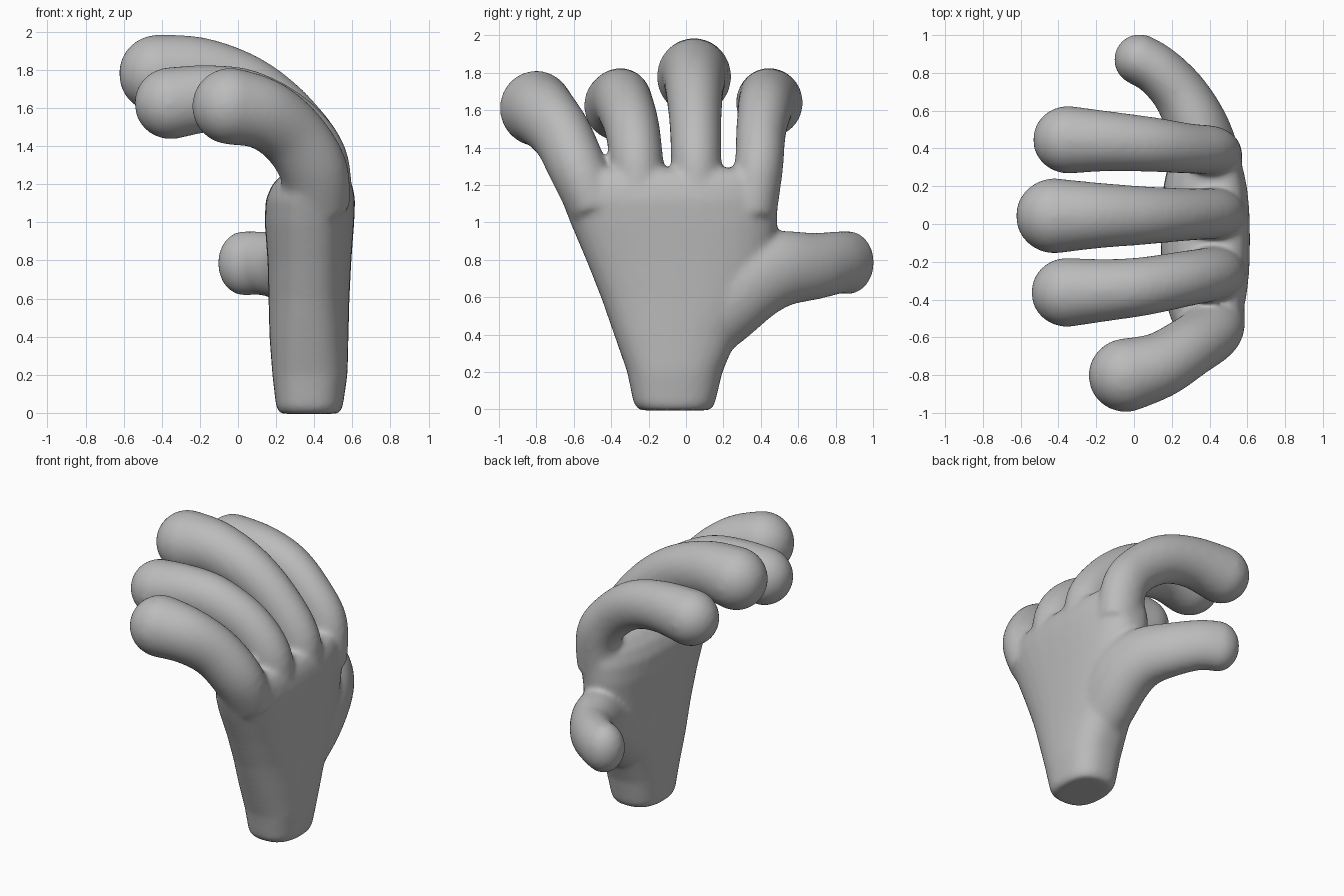
import bpy, bmesh, math
from mathutils import Vector

cube = bpy.data.objects.get("Cube")
if cube:
    bpy.data.objects.remove(cube, do_unlink=True)

skin = bpy.data.materials.new("grey clay")
skin.use_nodes = True
skin.diffuse_color = (0.5, 0.5, 0.5, 1)
skin.node_tree.nodes["Principled BSDF"].inputs["Base Color"].default_value = (0.5, 0.5, 0.5, 1)

SIDES = 32
ANGLES = [math.tau * i / SIDES for i in range(SIDES)]


def spline(a, b, c, d, t):
    """Smooth value between b and c."""
    return 0.5 * (2 * b + (c - a) * t + (2 * a - 5 * b + 4 * c - d) * t ** 2
                  + (3 * b - a - 3 * c + d) * t ** 3)


def resample(rows, steps):
    rows = [Vector(r) for r in rows]
    ends = [rows[0]] + rows + [rows[-1]]
    out = [spline(*ends[i:i + 4], s / steps)
           for i in range(len(rows) - 1) for s in range(steps)]
    return out + [rows[-1]]


def loft(bm, outlines):
    """Closed skin through a stack of outlines."""
    rings = [[bm.verts.new(p) for p in outline] for outline in outlines]
    for low, high in zip(rings, rings[1:]):
        for i in range(SIDES):
            j = (i + 1) % SIDES
            bm.faces.new((low[i], low[j], high[j], high[i]))
    bm.faces.new(rings[0][::-1])
    bm.faces.new(rings[-1])


def add_digit(bm, path, across, root_depth, tip_depth):
    """Tapering digit with a domed tip along rows of x, y, z, radius."""
    rows = resample(path, 5)
    points = [r.to_3d() for r in rows]
    outlines = []

    def ring(centre, direction, radius, depth):
        u = direction.cross(Vector(across)).normalized()
        v = direction.cross(u)
        outlines.append([centre + radius * (depth * math.cos(a) * u + math.sin(a) * v)
                         for a in ANGLES])

    last = len(rows) - 1
    for i, row in enumerate(rows):
        direction = (points[min(i + 1, last)] - points[max(i - 1, 0)]).normalized()
        ring(points[i], direction, row[3], root_depth + (tip_depth - root_depth) * i / last)
    for k in range(1, 8):
        a = math.pi / 2 * k / 8
        ring(points[-1] + direction * row[3] * tip_depth * math.sin(a), direction,
             row[3] * math.cos(a), tip_depth)
    loft(bm, outlines)


def add_palm(bm, sections, power=0.8):
    """Rounded cross-sections: z, y min, y max, x min, x max."""
    def bulge(value):
        return math.copysign(abs(value) ** power, value) / 2

    loft(bm, [[Vector(((x0 + x1) / 2 + (x1 - x0) * bulge(math.cos(a)),
                       (y0 + y1) / 2 + (y1 - y0) * bulge(math.sin(a)), z))
               for a in ANGLES] for z, y0, y1, x0, x1 in sections])


bm = bmesh.new()

# Wrist and palm
add_palm(bm, [
    (-0.005, -0.25, 0.13, 0.22, 0.53),
    (0.03, -0.28, 0.155, 0.20, 0.55),
    (0.2, -0.315, 0.195, 0.18, 0.575),
    (0.4, -0.385, 0.28, 0.165, 0.58),
    (0.6, -0.455, 0.40, 0.16, 0.585),
    (0.8, -0.535, 0.46, 0.155, 0.595),
    (1.0, -0.62, 0.49, 0.14, 0.61),
    (1.12, -0.665, 0.49, 0.145, 0.615),
    (1.2, -0.68, 0.48, 0.18, 0.6),
    (1.26, -0.67, 0.47, 0.24, 0.57),
    (1.29, -0.62, 0.43, 0.32, 0.52)])

# Little, ring, middle and index fingers
fingers = [
    [(0.41, -0.48, 1.08, 0.15), (0.395, -0.575, 1.28, 0.155), (0.28, -0.66, 1.46, 0.16),
     (0.13, -0.75, 1.57, 0.175), (-0.04, -0.8, 1.61, 0.196)],
    [(0.43, -0.25, 1.1, 0.14), (0.41, -0.265, 1.33, 0.143), (0.27, -0.29, 1.51, 0.147),
     (0.05, -0.33, 1.63, 0.155), (-0.15, -0.35, 1.65, 0.165), (-0.355, -0.362, 1.625, 0.184)],
    [(0.43, 0.055, 1.1, 0.135), (0.42, 0.055, 1.33, 0.135), (0.265, 0.05, 1.545, 0.14),
     (0.05, 0.045, 1.705, 0.155), (-0.2, 0.045, 1.785, 0.175), (-0.42, 0.043, 1.78, 0.2)],
    [(0.42, 0.355, 1.05, 0.13), (0.405, 0.39, 1.3, 0.13), (0.285, 0.4, 1.47, 0.133),
     (0.1, 0.42, 1.6, 0.145), (-0.12, 0.437, 1.65, 0.158), (-0.35, 0.446, 1.64, 0.18)]]
for path in fingers:
    add_digit(bm, path, (0, 1, 0), 1.2, 1.03)

# Thumb, narrower from side to side than it is tall
add_digit(bm, [(0.375, 0.0, 0.34, 0.17), (0.375, 0.17, 0.53, 0.215), (0.375, 0.33, 0.68, 0.225),
               (0.34, 0.5, 0.75, 0.205), (0.25, 0.68, 0.765, 0.18), (0.13, 0.81, 0.785, 0.168),
               (0.03, 0.87, 0.785, 0.17)], (0, 0, 1), 0.85, 0.8)

bmesh.ops.recalc_face_normals(bm, faces=bm.faces[:])
mesh = bpy.data.meshes.new("hand")
bm.to_mesh(mesh)
bm.free()
hand = bpy.data.objects.new("hand", mesh)
bpy.context.collection.objects.link(hand)
mesh.materials.append(skin)

# Fuse the parts into one skin and soften the joins
fuse = hand.modifiers.new("fuse", 'REMESH')
fuse.mode = 'VOXEL'
fuse.voxel_size = 0.016
fuse.use_smooth_shade = True
soften = hand.modifiers.new("soften", 'SMOOTH')
soften.factor = 0.5
soften.iterations = 16
